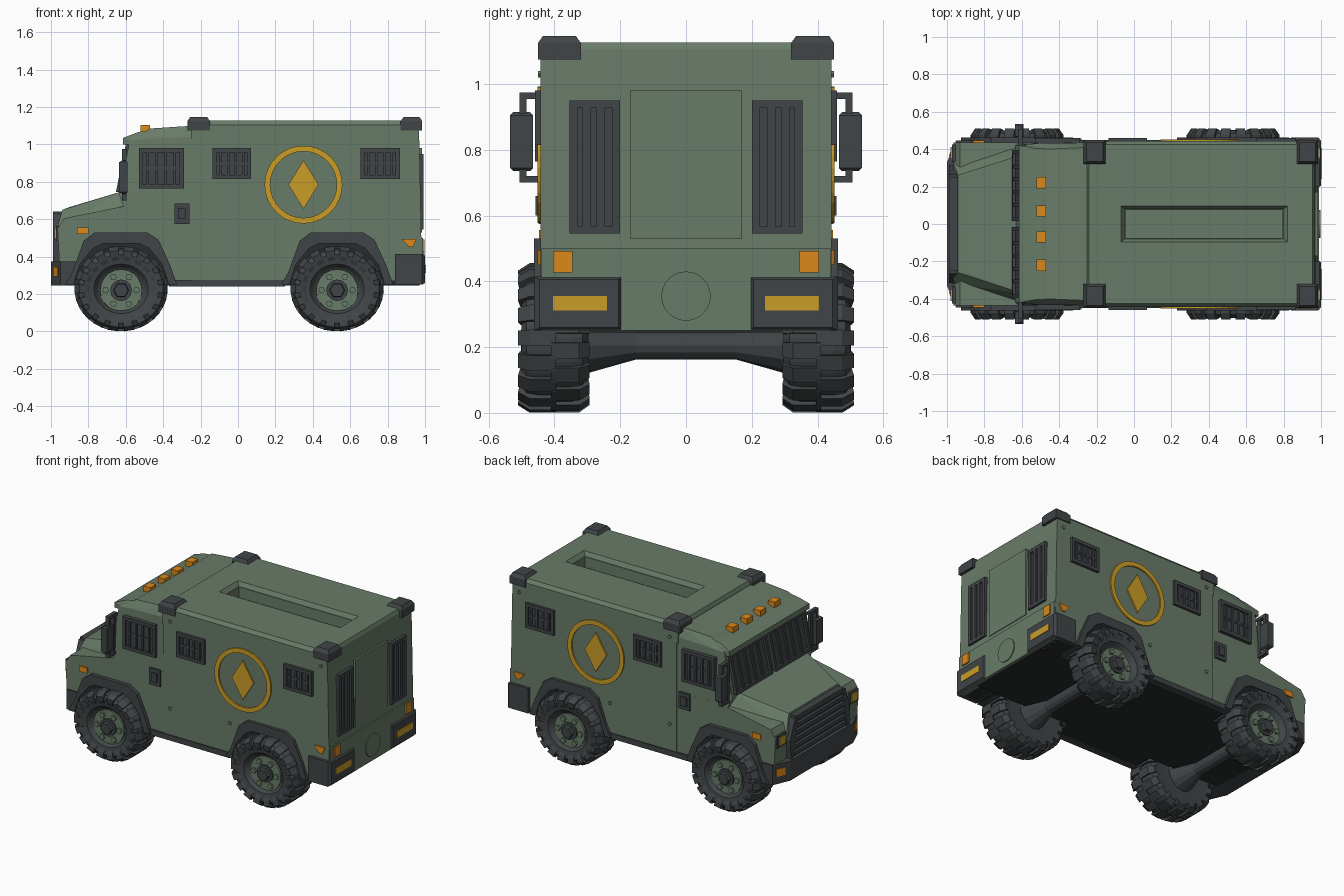
import bpy, bmesh, math
from mathutils import Vector

if "Cube" in bpy.data.objects:
    bpy.data.objects.remove(bpy.data.objects["Cube"])


def material(name, rgb):
    m = bpy.data.materials.new(name)
    m.diffuse_color = (*rgb, 1)
    m.use_nodes = True
    m.node_tree.nodes["Principled BSDF"].inputs["Base Color"].default_value = m.diffuse_color
    return m


GREEN = material("army green", (0.14, 0.20, 0.14))
DARK = material("dark grey", (0.052, 0.059, 0.063))
BLACK = material("underside black", (0.022, 0.024, 0.025))
GOLD = material("gold", (0.60, 0.34, 0.02))
ORANGE = material("lamp orange", (0.72, 0.25, 0.01))


def finish(name, bm, *mats):
    bmesh.ops.recalc_face_normals(bm, faces=bm.faces)
    if len(mats) > 1:  # faces turned down take the second colour
        bm.normal_update()
        for f in bm.faces:
            f.material_index = int(f.normal.z < -0.2)
    me = bpy.data.meshes.new(name)
    bm.to_mesh(me)
    bm.free()
    for m in mats:
        me.materials.append(m)
    ob = bpy.data.objects.new(name, me)
    bpy.context.collection.objects.link(ob)
    return ob


def solids(name, groups, mat, mirror=False):
    """One object made of convex solids, each the hull of a few points."""
    bm = bmesh.new()
    if mirror:
        groups = groups + [[(x, -y, z) for x, y, z in g] for g in groups]
    for g in groups:
        vs = [bm.verts.new(p) for p in g]
        bmesh.ops.convex_hull(bm, input=vs)
    bmesh.ops.dissolve_limit(bm, angle_limit=0.01, verts=bm.verts, edges=bm.edges)
    return finish(name, bm, mat)


def box(x0, x1, y0, y1, z0, z1):
    return [(x, y, z) for x in (x0, x1) for y in (y0, y1) for z in (z0, z1)]


def both(pts):
    """Points and their mirror images, for hulls that span the middle."""
    return [(x, s * y, z) for x, y, z in pts for s in (1, -1)]


def prism(name, pts, y0, y1, *mats):
    bm = bmesh.new()
    a = [bm.verts.new((x, y0, z)) for x, z in pts]
    c = [bm.verts.new((x, y1, z)) for x, z in pts]
    bm.faces.new(a)
    bm.faces.new(c)
    for i in range(len(a)):
        j = (i + 1) % len(a)
        bm.faces.new((a[i], a[j], c[j], c[i]))
    return finish(name, bm, *mats)


FRONT, REAR = -0.625, 0.53  # axle positions


def arch(c):
    """Wheel opening in the body, from rear to front."""
    half = [(0.28, 0.27), (0.24, 0.36), (0.15, 0.48)]
    return [(c + x, z) for x, z in half] + [(c - x, z) for x, z in half[::-1]]


# Cargo box with roof and roof slot
prism("cargo_box", [(-0.24, 0.27), (-0.24, 1.0), (0.97, 1.0), (0.98, 0.5), (0.985, 0.27)] + arch(REAR),
      -0.443, 0.443, GREEN, BLACK)
roof = solids("cargo_roof", [both([(-0.25, 0.443, 1.0), (0.97, 0.443, 1.0), (-0.25, 0.443, 1.105),
                                   (0.965, 0.443, 1.105), (-0.24, 0.425, 1.127), (0.955, 0.425, 1.127)])], GREEN)
for pts in (both([(-0.08, 0.105, 1.14), (0.83, 0.105, 1.14), (-0.05, 0.08, 1.10), (0.80, 0.08, 1.10)]),
            box(-0.045, 0.795, -0.075, 0.075, 1.03, 1.12)):
    cutter = solids("slot_cutter", [pts], GREEN)
    cutter.hide_render = True
    mod = roof.modifiers.new("slot", 'BOOLEAN')
    mod.object, mod.operation, mod.solver = cutter, 'DIFFERENCE', 'EXACT'
    bpy.context.view_layer.objects.active = roof
    bpy.ops.object.modifier_apply(modifier="slot")
    bpy.data.objects.remove(cutter)
solids("roof_corners", [both([])or [(x, y, z) for x, y, z in box(x0, x1, 0.32, 0.45, 1.075, 1.125)]
                        + box(x0 + 0.015, x1 - 0.015, 0.335, 0.435, 1.1, 1.147)
                        for x0, x1 in ((-0.27, -0.15), (0.87, 0.985))], DARK, True)

# Cab, fenders and hood
prism("cab_lower_and_fenders", [(-0.24, 0.27)] + arch(FRONT) +
      [(-0.95, 0.27), (-0.965, 0.55), (-0.93, 0.605), (-0.56, 0.68), (-0.24, 0.68)], -0.437, 0.437, GREEN, BLACK)
solids("cab_upper", [both([(-0.24, 0.437, 0.66), (-0.61, 0.437, 0.66), (-0.635, 0.42, 0.73), (-0.58, 0.425, 1.02),
                           (-0.47, 0.40, 1.085), (-0.24, 0.41, 1.10), (-0.24, 0.435, 1.04), (-0.5, 0.432, 1.03)])], GREEN)
solids("cab_visor", [both([(-0.615, 0.42, 1.0), (-0.615, 0.42, 1.035), (-0.53, 0.405, 1.067), (-0.4, 0.405, 1.08),
                           (-0.4, 0.43, 1.0)])], GREEN)
solids("hood", [both([(-0.965, 0.32, 0.56), (-0.94, 0.26, 0.65), (-0.90, 0.26, 0.665), (-0.60, 0.37, 0.755),
                      (-0.60, 0.425, 0.66)])], GREEN)
solids("roof_lamps", [box(-0.52, -0.47, y - 0.03, y + 0.03, 1.05, 1.105) for y in (0.07, 0.22)], ORANGE, True)

# Windscreen: slanted panes with frame and bars


def screen(y0, y1, t0, t1, out):
    def at(t):
        return -0.635 + 0.053 * t, 0.745 + 0.255 * t
    return [(at(t)[0] + d, y, at(t)[1]) for t in (t0, t1) for y in (y0, y1) for d in (-out, 0.02)]


solids("windscreen_glass", [screen(0.025, 0.385, 0.02, 0.98, 0.003)], DARK, True)
solids("windscreen_frame", [screen(0.015, 0.035, 0, 1, 0.018), screen(0.375, 0.395, 0, 1, 0.018),
                            screen(0.015, 0.395, 0, 0.08, 0.018), screen(0.015, 0.395, 0.92, 1, 0.018)]
       + [screen(0.035 + 0.068 * i - 0.009, 0.035 + 0.068 * i + 0.009, 0, 1, 0.013) for i in range(1, 5)], DARK, True)

# Barred side windows
for name, x0, x1, z0, z1 in (("cab_window", -0.53, -0.29, 0.765, 0.98),
                             ("front_box_window", -0.135, 0.07, 0.815, 0.98),
                             ("rear_box_window", 0.655, 0.865, 0.815, 0.98)):
    t, n = 0.022, 4
    g = [box(x0, x1, 0.41, 0.447, z0, z1)]
    g += [box(x0, x1, 0.41, 0.46, z, z + t) for z in (z0, z1 - t)]
    g += [box(x, x + t, 0.41, 0.46, z0, z1) for x in (x0, x1 - t)]
    g += [box(x - 0.007, x + 0.007, 0.43, 0.456, z0, z1)
          for x in (x0 + (x1 - x0) * i / (n + 1) for i in range(1, n + 1))]
    g += [box(x0, x1, 0.43, 0.453, (z0 + z1) / 2 - 0.006, (z0 + z1) / 2 + 0.006)]
    solids(name, g, DARK, True)

# Door hardware and mirrors
solids("door_handle", [box(-0.34, -0.26, 0.42, 0.449, 0.575, 0.685), box(-0.32, -0.28, 0.43, 0.458, 0.60, 0.66)], DARK, True)
solids("mirror", [box(-0.635, -0.59, 0.465, 0.535, 0.745, 0.905) + box(-0.615, -0.60, 0.475, 0.525, 0.735, 0.915),
                  box(-0.62, -0.595, 0.42, 0.505, 0.955, 0.975), box(-0.62, -0.595, 0.485, 0.507, 0.90, 0.975),
                  box(-0.62, -0.595, 0.42, 0.505, 0.70, 0.72), box(-0.62, -0.595, 0.485, 0.507, 0.70, 0.76),
                  box(-0.62, -0.60, 0.425, 0.45, 0.70, 0.97)], DARK, True)

# Plain round side badge: ring and lozenge


def ring_point(r, i, n=32):
    a = 2 * math.pi * i / n
    return 0.35 + r * math.cos(a), 0.785 + r * math.sin(a)


ring = []
for i in range(32):
    flat = [ring_point(r, k) for r in (0.178, 0.208) for k in (i, i + 1)]
    ring.append([(x, y, z) for x, z in flat for y in (0.441, 0.452)])
ring.append([(0.35 + dx, y, 0.785 + dz) for dx, dz in ((0.08, 0), (-0.08, 0), (0, 0.13), (0, -0.13))
             for y in (0.441, 0.452)])
solids("side_badge", ring, GOLD, True)

# Wheel arches and sills
outer = [(-.30, .25), (-.26, .32), (-.20, .485), (-.14, .53), (.14, .53), (.20, .49), (.26, .36), (.30, .25)]
inner = [(.255, .25), (.22, .36), (.15, .445), (.1, .47), (-.1, .47), (-.15, .445), (-.22, .36), (-.255, .25)]
for label, c in (("front", FRONT), ("rear", REAR)):
    for s in (1, -1):
        prism(label + "_wheel_arch", [(c + x, z) for x, z in outer + inner], s * 0.30, s * 0.463, DARK)
solids("sill", [box(-0.37, 0.25, 0.40, 0.45, 0.24, 0.275)], DARK, True)

# Underside and axles
solids("floor", [box(-0.94, 0.97, -0.29, 0.29, 0.245, 0.5), box(-0.36, 0.25, -0.43, 0.43, 0.245, 0.28),
                 box(0.82, 0.97, -0.43, 0.43, 0.25, 0.28)], BLACK)


def drum(x, z, r, y0, y1, n=12, r1=None):
    ring = [(math.cos(2 * math.pi * i / n), math.sin(2 * math.pi * i / n)) for i in range(n)]
    return [(x + q * a, y, z + q * b) for a, b in ring for q, y in ((r, y0), (r1 or r, y1))]


WZ = 0.228
for label, c in (("front", FRONT), ("rear", REAR)):
    solids(label + "_axle", [drum(c, 0.205, 0.042, -0.2, 0.2), drum(c, 0.205, 0.042, 0.15, 0.32, 12, 0.09),
                             drum(c, 0.205, 0.042, -0.15, -0.32, 12, 0.09)], DARK)

# Wheels: turned tyre, staggered tread blocks, rim and hub
tyre = [(.10, .30), (.13, .30), (.20, .297), (.228, .315), (.237, .35), (.237, .45), (.228, .485),
        (.20, .50), (.145, .49), (.125, .465), (.10, .45)]
N = 36
for label, c in (("front", FRONT), ("rear", REAR)):
    for side, s in (("left", 1), ("right", -1)):
        def pol(r, y, a):
            return (c + r * math.cos(a), s * y, WZ + r * math.sin(a) * WZ / 0.25)
        bm = bmesh.new()
        rows = [[bm.verts.new(pol(r, y, 2 * math.pi * i / N)) for r, y in tyre] for i in range(N)]
        for i in range(N):
            for j in range(len(tyre) - 1):
                p, q = rows[i], rows[(i + 1) % N]
                bm.faces.new((p[j], p[j + 1], q[j + 1], q[j]))
        finish(f"{label}_{side}_tyre", bm, DARK)
        blocks = []
        for i in range(18):
            for shift, ys in ((0, ((.395, .25), (.475, .25), (.511, .225), (.505, .19))),
                              (0.5, ((.41, .25), (.325, .25), (.293, .225), (.298, .19)))):
                a = 2 * math.pi * (i + shift) / 18
                blocks.append([pol(r - d, y - (d if y > .4 else -d) * 0.5, a + e)
                               for y, r in ys for d in (0, 0.025) for e in (-0.11, 0.11)])
        solids(f"{label}_{side}_tread", blocks, DARK)
        hub = [drum(c, 0.22, 0.118, s * 0.40, s * 0.468, 20, 0.112)]
        hub += [drum(c + 0.083 * math.cos(k * math.pi / 3), 0.22 + 0.083 * math.sin(k * math.pi / 3),
                     0.018, s * 0.45, s * 0.482, 6) for k in range(6)]
        solids(f"{label}_{side}_rim", hub, GREEN)
        solids(f"{label}_{side}_hub_cap", [drum(c, 0.22, 0.058, s * 0.45, s * 0.478, 12),
                                           drum(c, 0.22, 0.045, s * 0.46, s * 0.502, 6, 0.038)], DARK)

# Front bumper, grille and lamps
solids("front_bumper", [both([(x, y, z) for x, y in ((-0.87, 0.447), (-0.95, 0.447), (-1.0, 0.33))
                              for z in (0.245, 0.375)])], DARK)
solids("bumper_lamp", [[(x + d, y - d, z) for x, y in ((-0.964, 0.427), (-0.99, 0.366)) for z in (0.295, 0.345)
                        for d in (0, 0.012)]], ORANGE, True)
solids("grille", [both([(x, y, z) for x in (-0.972, -0.94) for y, z in ((0.28, 0.36), (0.30, 0.5), (0.25, 0.635))])]
       + [box(-0.99, -0.95, -0.27, 0.27, z, z + 0.024) for z in (0.385, 0.43, 0.475, 0.52, 0.565)]
       + [box(-0.988, -0.94, -0.25, 0.25, 0.61, 0.64)]
       + [[(x, y + d, z) for x in (-0.988, -0.95) for y, z in ((0.28, 0.37), (0.29, 0.5), (0.24, 0.63))
           for d in (0, 0.025)]]
       + [[(x, -y - d, z) for x in (-0.988, -0.95) for y, z in ((0.28, 0.37), (0.29, 0.5), (0.24, 0.63))
           for d in (0, 0.025)]], DARK)
solids("headlamp_housing", [box(-0.972, -0.93, 0.335, 0.425, 0.485, 0.565)], DARK, True)
solids("headlamp", [box(-0.98, -0.96, 0.348, 0.412, 0.498, 0.552)], GOLD, True)
solids("side_marker", [box(-0.86, -0.80, 0.43, 0.447, 0.52, 0.557)], ORANGE, True)

# Rear doors, windows, bumpers and lamps
solids("rear_lower_panel", [box(0.95, 0.99, -0.44, 0.44, 0.25, 0.50)], GREEN)
solids("rear_door", [box(0.95, 0.984, -0.17, 0.17, 0.53, 0.98)], GREEN)
solids("rear_window", [box(0.95, 0.98, 0.20, 0.355, 0.545, 0.95)]
       + [box(0.95, 0.993, y, y + 0.025, 0.545, 0.95) for y in (0.20, 0.247, 0.29, 0.33)]
       + [box(0.95, 0.993, 0.20, 0.355, z, z + 0.022) for z in (0.545, 0.928)], DARK, True)
solids("rear_hatch_disc", [[(x, 0.075 * math.cos(k * math.pi / 12), 0.355 + 0.075 * math.sin(k * math.pi / 12))
                            for k in range(24) for x in (0.98, 0.996)]], GREEN)
solids("rear_bumper", [box(0.84, 0.985, 0.195, 0.462, 0.25, 0.415) + box(0.86, 1.0, 0.205, 0.445, 0.26, 0.405)], DARK, True)
solids("rear_lamp", [box(0.99, 1.004, 0.24, 0.405, 0.312, 0.355)], GOLD, True)
solids("rear_indicator", [box(0.97, 0.998, 0.345, 0.405, 0.427, 0.492)], ORANGE, True)
solids("rear_side_marker", [[(x, y, z) for x, z in ((0.875, 0.495), (0.955, 0.495), (0.935, 0.45), (0.91, 0.455))
                             for y in (0.43, 0.452)]], ORANGE, True)
solids("bolts", [drum(x, z, 0.012, 0.43, 0.45, 6) for x, z in ((0.92, 1.03), (-0.19, 1.03), (0.25, 0.47), (-0.19, 0.45))],
       GREEN, True)
